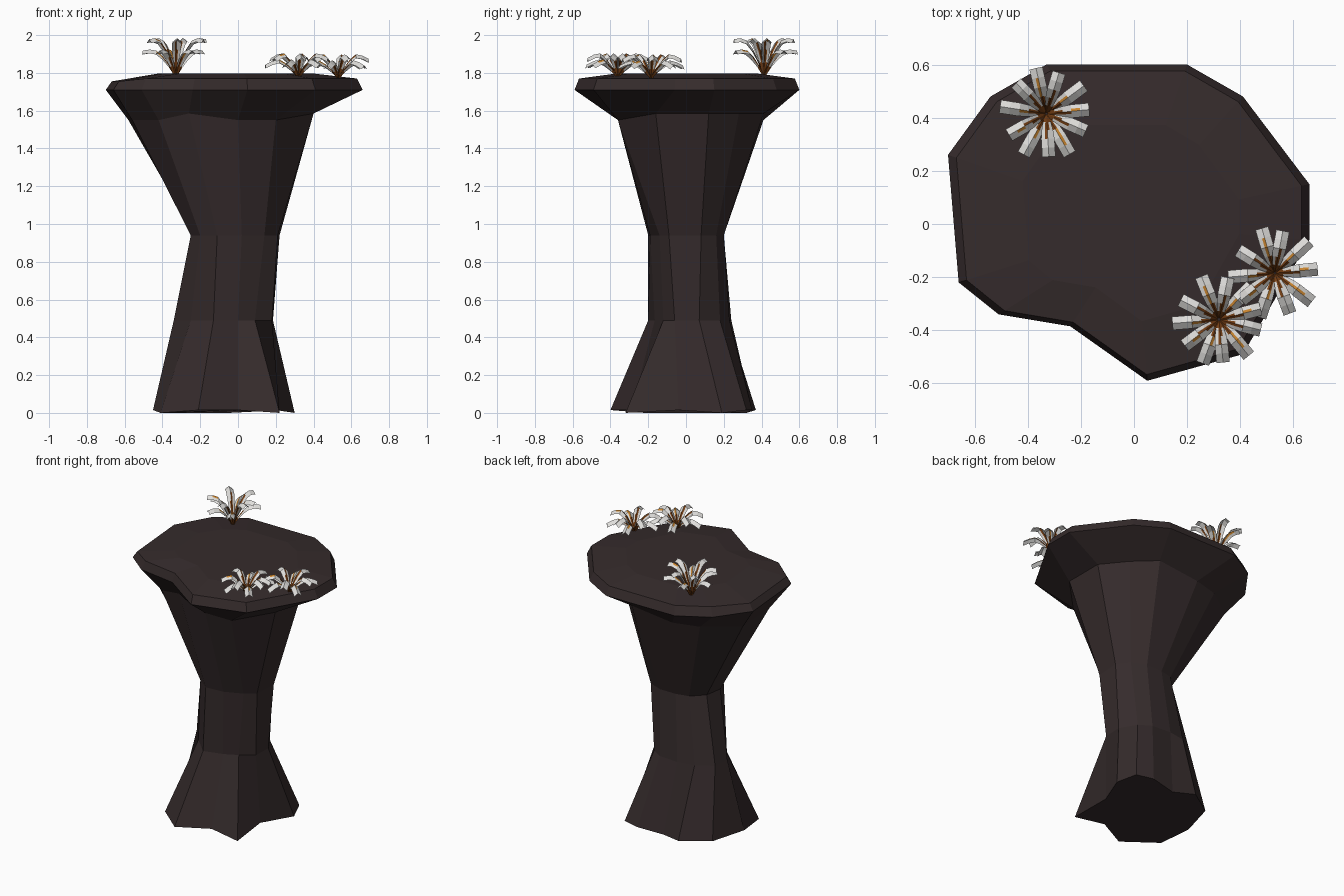
import bpy, bmesh, math, random
from mathutils import Vector

if "Cube" in bpy.data.objects:
    bpy.data.objects.remove(bpy.data.objects["Cube"])
random.seed(4)


def material(name, rgb):
    m = bpy.data.materials.new(name)
    m.diffuse_color = (*rgb, 1)
    m.use_nodes = True
    m.node_tree.nodes["Principled BSDF"].inputs["Base Color"].default_value = m.diffuse_color
    return m


STONE = material("dark stone", (0.036, 0.0245, 0.025))
RUST = material("rust brown", (0.20, 0.055, 0.008))
AMBER = material("amber", (0.60, 0.24, 0.03))
WHITE = material("petal white", (0.74, 0.73, 0.71))


def finish(bm, name, mats):
    me = bpy.data.meshes.new(name)
    bm.to_mesh(me)
    bm.free()
    for m in mats:
        me.materials.append(m)
    ob = bpy.data.objects.new(name, me)
    bpy.context.collection.objects.link(ob)
    return ob


# Stone pedestal: stacked irregular rings, counter-clockwise from the right side
base = [(.30, .19), (.25, .32), (.13, .35), (-.05, .32), (-.2, .37), (-.38, .25),
        (-.45, 0), (-.41, -.22), (-.21, -.40), (0, -.29), (.22, -.32), (.2, -.04)]
shin = [(.185, .07), (.12, .18), (.04, .23), (-.1, .24), (-.22, .22), (-.33, .15),
        (-.34, .03), (-.25, -.08), (-.13, -.2), (0, -.165), (.09, -.12), (.18, -.06)]
waist = [(.22, .08), (.16, .16), (.06, .2), (-.06, .2), (-.15, .18), (-.23, .1),
         (-.25, -.02), (-.2, -.13), (-.11, -.2), (.02, -.19), (.14, -.14), (.21, -.09)]
collar = [(.4, .12), (.27, .28), (.13, .41), (-.18, .41), (-.36, .36), (-.58, .2),
          (-.56, -.12), (-.42, -.24), (-.26, -.28), (0, -.36), (.2, -.36), (.4, -.16)]
rim = [(.66, .15), (.41, .48), (.2, .6), (-.33, .6), (-.54, .48), (-.7, .26),
       (-.66, -.22), (-.51, -.34), (-.24, -.385), (.05, -.59), (.41, -.49), (.66, -.06)]
top = [(x * .955, y * .96) for x, y in rim]
crown = [(x * .6, y * .62) for x, y in rim]

bm = bmesh.new()
rings = []
for pts, z in ((base, 0), (shin, .49), (waist, .94), (collar, 1.565),
               (rim, 1.71), (top, 1.77), (crown, 1.797)):
    ring = []
    for i, (x, y) in enumerate(pts):
        dz = 0
        if pts is base and i not in (0, 3, 7, 10):
            dz = .015
        elif pts is collar:
            dz = .02 if i in (11, 0, 1, 2, 8) else -.015
        elif pts is top and i in (5, 6):
            dz = -.015
        ring.append(bm.verts.new((x, y, z + dz)))
    rings.append(ring)
for a, b in zip(rings, rings[1:]):
    for i in range(12):
        j = (i + 1) % 12
        bm.faces.new((a[i], a[j], b[j], b[i]))
bm.faces.new(rings[-1])
bm.faces.new(rings[0][::-1])
finish(bm, "stone_pedestal", [STONE])


# Flower clumps: folded strips that rise from a point and arch outward
def clump(name, x, y, z, heights, droop, count, turn):
    bm = bmesh.new()
    for k in range(count):
        a = turn + math.tau * k / count + random.uniform(-.1, .1)
        out = Vector((math.cos(a), math.sin(a), 0))
        side = Vector((-out.y, out.x, 0))
        h = heights[k % 2]
        reach = .172 if k % 2 else .158
        rows = []
        for s in range(6):
            t = s / 5
            r = reach * t ** 1.1
            rise = h * math.sin(math.pi / 2 * min(1, t * 1.2)) - droop * max(0, t - .6)
            mid = Vector((x, y, z)) + out * (.004 + r) + Vector((0, 0, rise))
            grow = min(1, .3 + t * 1.4)
            # cross-section: a ridge with two sloping sides, each split in two
            rows.append([bm.verts.new(mid + side * (.025 * grow * q)
                                      + Vector((0, 0, .02 * grow * (.5 - abs(q)))))
                         for q in (-1, -.4, 0, .4, 1)])
        for s in range(5):
            for c in range(4):
                f = bm.faces.new((rows[s][c], rows[s + 1][c],
                                  rows[s + 1][c + 1], rows[s][c + 1]))
                # rust heart and mid-rib, a few amber flecks, white elsewhere
                inner = c in (1, 2)
                if s == 0 or (s == 1 and inner):
                    f.material_index = 0
                elif s == 2 and c == 1 + k % 2:
                    f.material_index = k % 2
                elif s == 3 and c == 2 and k % 3 == 0:
                    f.material_index = 1
                else:
                    f.material_index = 2
    finish(bm, name, [RUST, AMBER, WHITE])


clump("back_flower", -.33, .415, 1.785, (.195, .135), .03, 11, .15)
clump("front_flower", .32, -.36, 1.78, (.125, .09), .09, 11, .3)
clump("side_flower", .53, -.185, 1.775, (.125, .09), .09, 10, .05)
